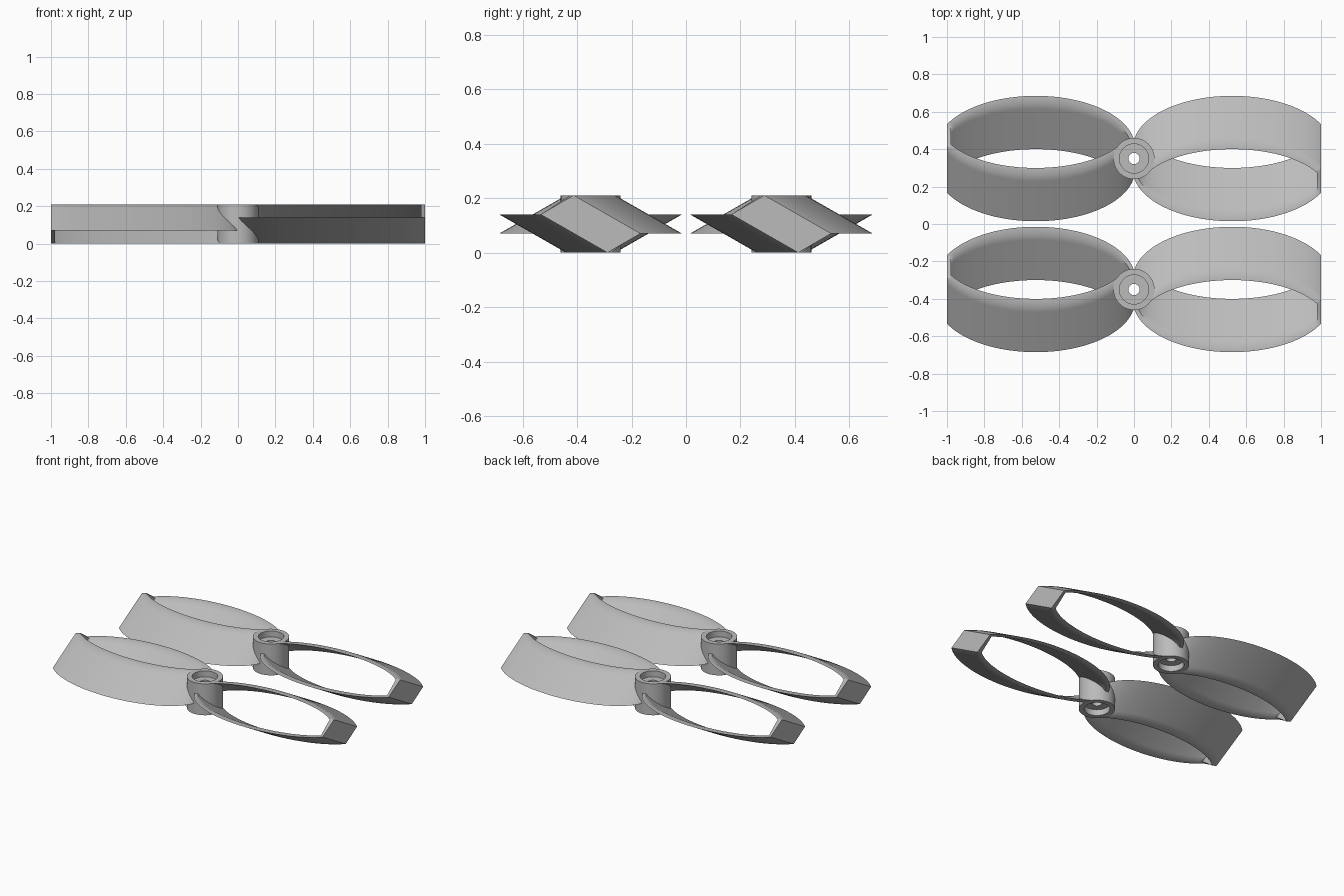
import bpy, bmesh
from math import radians, pi, cos, sin, acos, hypot
from mathutils import Matrix

cube = bpy.data.objects.get("Cube")
if cube:
    bpy.data.objects.remove(cube)

H = 0.21            # hub height
SPAN = 0.14         # height of each blade
SLANT = 1.75        # sideways shift of the blade per unit of height
CX = 0.525          # centre of the loop ellipse
HUB_R = 0.11
COLS, ROWS = 48, 8

grey = bpy.data.materials.new("plain grey")
grey.use_nodes = True
colour = (0.5, 0.5, 0.5, 1)
grey.diffuse_color = colour
grey.node_tree.nodes["Principled BSDF"].inputs["Base Color"].default_value = colour


def finish(bm, name, y, turn=0.0):
    bmesh.ops.recalc_face_normals(bm, faces=bm.faces)
    bmesh.ops.transform(bm, matrix=Matrix.Rotation(turn, 4, 'Z'), verts=bm.verts)
    mesh = bpy.data.meshes.new(name)
    bm.to_mesh(mesh)
    bm.free()
    mesh.materials.append(grey)
    ob = bpy.data.objects.new(name, mesh)
    ob.location.y = y
    bpy.context.collection.objects.link(ob)
    bpy.ops.object.select_all(action='DESELECT')
    ob.select_set(True)
    bpy.context.view_layer.objects.active = ob
    bpy.ops.object.shade_smooth_by_angle(angle=radians(38))


def blade_row(a, b, end_x, z):
    """Points of the front blade at one height, from inside the hub to the tip."""
    def point(t):
        return (CX - a * cos(t), (H / 2 - z) * SLANT - b * sin(t), z)
    tip = acos((CX - end_x) / a)
    # Walk towards the hub until the blade is buried in its wall
    start, best = tip, 9
    for i in range(400):
        t = tip * (1 - i / 400)
        r = hypot(*point(t)[:2])
        if r < best:
            start, best = t, r
        if r < HUB_R - 0.012:
            break
    return [point(start + (tip - start) * i / COLS) for i in range(COLS + 1)]


def loop_blade(name, y, turn):
    bm = bmesh.new()
    skins = []
    for a, b, end_x in ((0.53, 0.274, 1.0), (0.51, 0.234, 0.978)):
        front = [blade_row(a, b, end_x, SPAN * j / ROWS) for j in range(ROWS + 1)]
        # The rear blade is the front one turned half way round the long axis
        rear = [[(x, -v, H - z) for x, v, z in reversed(row)] for row in reversed(front)]
        skins.append([[bm.verts.new(p) for p in f + r] for f, r in zip(front, rear)])
    outer, inner = skins
    last = len(outer[0]) - 1
    for i in range(last):
        for skin in skins:
            for j in range(ROWS):
                bm.faces.new((skin[j][i], skin[j][i + 1], skin[j + 1][i + 1], skin[j + 1][i]))
        for j in (0, ROWS):
            bm.faces.new((outer[j][i], outer[j][i + 1], inner[j][i + 1], inner[j][i]))
    for i in (0, last):
        for j in range(ROWS):
            bm.faces.new((outer[j][i], outer[j + 1][i], inner[j + 1][i], inner[j][i]))
    finish(bm, name, y, turn)


def hub(name, y):
    # Turned profile: bored cylinder with a round recess at both ends
    bore, recess, depth = 0.03, 0.078, 0.04
    profile = [(HUB_R, 0), (HUB_R, H), (recess, H), (recess, H - depth),
               (bore, H - depth), (bore, depth), (recess, depth), (recess, 0)]
    bm = bmesh.new()
    sides = 64
    rings = [[bm.verts.new((r * cos(2 * pi * k / sides), r * sin(2 * pi * k / sides), z))
              for k in range(sides)] for r, z in profile]
    for n, ring in enumerate(rings):
        after = rings[(n + 1) % len(rings)]
        for k in range(sides):
            m = (k + 1) % sides
            bm.faces.new((ring[k], ring[m], after[m], after[k]))
    finish(bm, name, y)


# Two identical propellers, one behind the other
for label, y in (("front", -0.35), ("rear", 0.35)):
    hub(label + "_hub", y)
    loop_blade(label + "_left_loop_blade", y, 0)
    loop_blade(label + "_right_loop_blade", y, pi)
